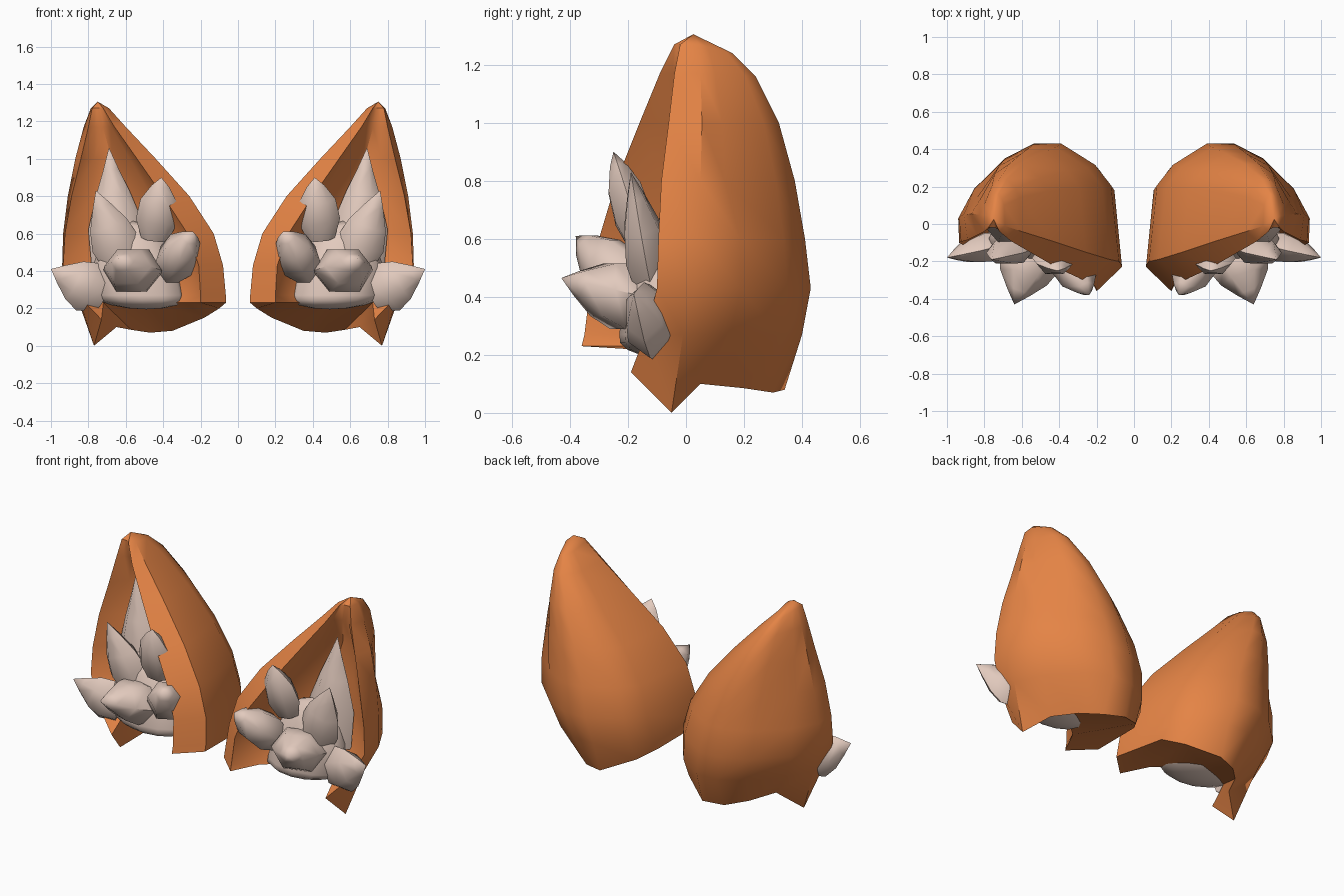
import bpy, bmesh, math
from mathutils import Vector

if "Cube" in bpy.data.objects:
    bpy.data.objects.remove(bpy.data.objects["Cube"])


def material(name, rgb):
    m = bpy.data.materials.new(name)
    m.diffuse_color = (*rgb, 1)
    m.use_nodes = True
    m.node_tree.nodes["Principled BSDF"].inputs["Base Color"].default_value = m.diffuse_color
    return m


ORANGE = material("orange", (0.78, 0.23, 0.06))
CREAM = material("pale_fur", (0.76, 0.59, 0.51))


def finish(name, bm, mat, angle):
    """Make a smooth-shaded object, mirrored to the other ear."""
    bmesh.ops.recalc_face_normals(bm, faces=bm.faces)
    me = bpy.data.meshes.new(name)
    bm.to_mesh(me)
    bm.free()
    me.materials.append(mat)
    ob = bpy.data.objects.new(name, me)
    bpy.context.collection.objects.link(ob)
    bpy.ops.object.select_all(action='DESELECT')
    ob.select_set(True)
    bpy.context.view_layer.objects.active = ob
    bpy.ops.object.shade_smooth_by_angle(angle=math.radians(angle))
    mod = ob.modifiers.new("other_ear", 'MIRROR')
    mod.use_axis = (True, False, False)
    mod.use_mirror_merge = False
    return ob


# Ear shell: cross-sections from the bottom edge up to the tip
BACK = [(.05, .64), (.15, .81), (.36, 1), (.53, 1), (.71, .83), (.9, .43)]
CAVITY = [(.76, .3), (.45, .4), (.13, .25)]
# z, inner fold xy, inner front edge xy, outer fold xy, outer front edge xy, back y, tip slope
LEVELS = [
    (.27, (.065, -.22), (.20, -.35), (.865, -.01), (.855, -.14), .40, 0),
    (.43, (.08, -.20), (.21, -.33), (.94, .03), (.935, -.10), .43, 0),
    (.60, (.13, -.19), (.27, -.30), (.935, .04), (.925, -.095), .41, 0),
    (.80, (.26, -.15), (.40, -.24), (.91, .05), (.89, -.085), .375, 0),
    (1.0, (.44, -.09), (.54, -.16), (.87, .055), (.84, -.06), .32, 0),
    (1.17, (.60, -.04), (.66, -.09), (.825, .05), (.80, -.04), .24, .01),
    (1.27, (.69, -.01), (.72, -.04), (.787, .045), (.78, -.02), .16, .03),
]
BOTTOM = [(.2, -.36, .23), (.065, -.23, .23), (.10, .12, .2), (.18, .23, .15),
          (.35, .34, .08), (.47, .30, .07), (.57, .2, .085), (.65, .05, .1),
          (.77, -.05, 0), (.73, -.19, .14),
          (.72, -.08, .23), (.5, 0, .23), (.28, -.2, .23)]


def arc(a, b, back, shape, z, slope):
    """Points between a and b, bulging toward the back."""
    pts = []
    for u, v in shape:
        base = a[1] + (b[1] - a[1]) * u
        pts.append((a[0] + (b[0] - a[0]) * u, base + (back - base) * v, z - slope * v))
    return pts


def section(z, fold_in, edge_in, fold_out, edge_out, back, slope):
    # The crease behind the outer rim sharpens and the hollow closes near the tip
    shape = BACK[:-1] + [(.9, .43 if z < .7 else .3)]
    open_width = min(1, (edge_out[0] - edge_in[0]) / .3)
    hollow = edge_in[1] + (back - edge_in[1]) * open_width
    return ([(*edge_in, z), (*fold_in, z)]
            + arc(fold_in, fold_out, back, shape, z, slope)
            + [(*fold_out, z), (*edge_out, z)]
            + arc(edge_in, edge_out, hollow, CAVITY, z, 0))


bm = bmesh.new()
rings = [[bm.verts.new(p) for p in ring] for ring in [BOTTOM] + [section(*l) for l in LEVELS]]
n = len(BOTTOM)
for lo, hi in zip(rings, rings[1:]):
    for i in range(n):
        j = (i + 1) % n
        bm.faces.new((lo[i], lo[j], hi[j], hi[i]))
# Bottom lip
LIP = [(0, 1, 2, 12), (2, 3, 12), (3, 4, 11, 12), (4, 5, 11), (5, 6, 10, 11),
       (6, 7, 10), (7, 8, 9, 10)]
for f in LIP:
    bm.faces.new([rings[0][i] for i in f])
# Pointed tip
apex = bm.verts.new((.75, .025, 1.305))
for i in range(n):
    bm.faces.new((rings[-1][i], rings[-1][(i + 1) % n], apex))
finish("ear_shell", bm, ORANGE, 42)


# Fur bed filling the hollow: a dome with a shallow underside
bm = bmesh.new()
bmesh.ops.create_uvsphere(bm, u_segments=12, v_segments=8, radius=1)
for v in bm.verts:
    x, y, z = v.co
    v.co = (.53 + .25 * x + .04 * z, -.085 + .145 * y + .02 * z,
            .27 + (.40 if z > 0 else .075) * z)
finish("fur_bed", bm, CREAM, 60)


# Pointed six-sided fur tufts; width lies across the given depth direction
def tuft(name, base, end, width, depth, profile, facing=(0, 1, 0), sides=6):
    base, end = Vector(base), Vector(end)
    axis = end - base
    across = axis.cross(Vector(facing)).normalized()
    through = axis.cross(across).normalized()
    bm = bmesh.new()
    rows = []
    for t, r in profile:
        rows.append([bm.verts.new(
            base + axis * t
            + across * (width * r * math.cos(math.tau * k / sides))
            + through * (depth * r * math.sin(math.tau * k / sides)))
            for k in range(sides)])
    for lo, hi in zip(rows, rows[1:]):
        for k in range(sides):
            j = (k + 1) % sides
            bm.faces.new((lo[k], lo[j], hi[j], hi[k]))
    point = bm.verts.new(end)
    for k in range(sides):
        bm.faces.new((rows[-1][k], rows[-1][(k + 1) % sides], point))
    bm.faces.new(rows[0])
    finish(name, bm, CREAM, 62)


TALL = [(0, 1), (.35, 1), (.62, .62), (.82, .28)]
SHARP = [(0, .75), (.3, 1), (.55, .8), (.8, .38)]
BLUNT = [(0, .65), (.3, 1), (.62, .88), (.86, .42)]
UP = (0, 0, 1)
tuft("tall_fur_tuft", (.63, -.01, .4), (.69, -.015, 1.06), .15, .10, TALL)
tuft("upper_outer_fur_tuft", (.61, -.11, .42), (.76, -.19, .83), .13, .085, SHARP)
tuft("upper_inner_fur_tuft", (.445, -.15, .57), (.41, -.25, .90), .112, .075, BLUNT)
tuft("lower_inner_fur_tuft", (.37, -.13, .39), (.24, -.38, .61), .12, .115, BLUNT, UP)
tuft("centre_fur_tuft", (.53, -.11, .375), (.64, -.43, .465), .165, .135, SHARP, UP)
tuft("lower_outer_fur_tuft", (.72, -.10, .275), (1.0, -.18, .41), .14, .09, SHARP)
